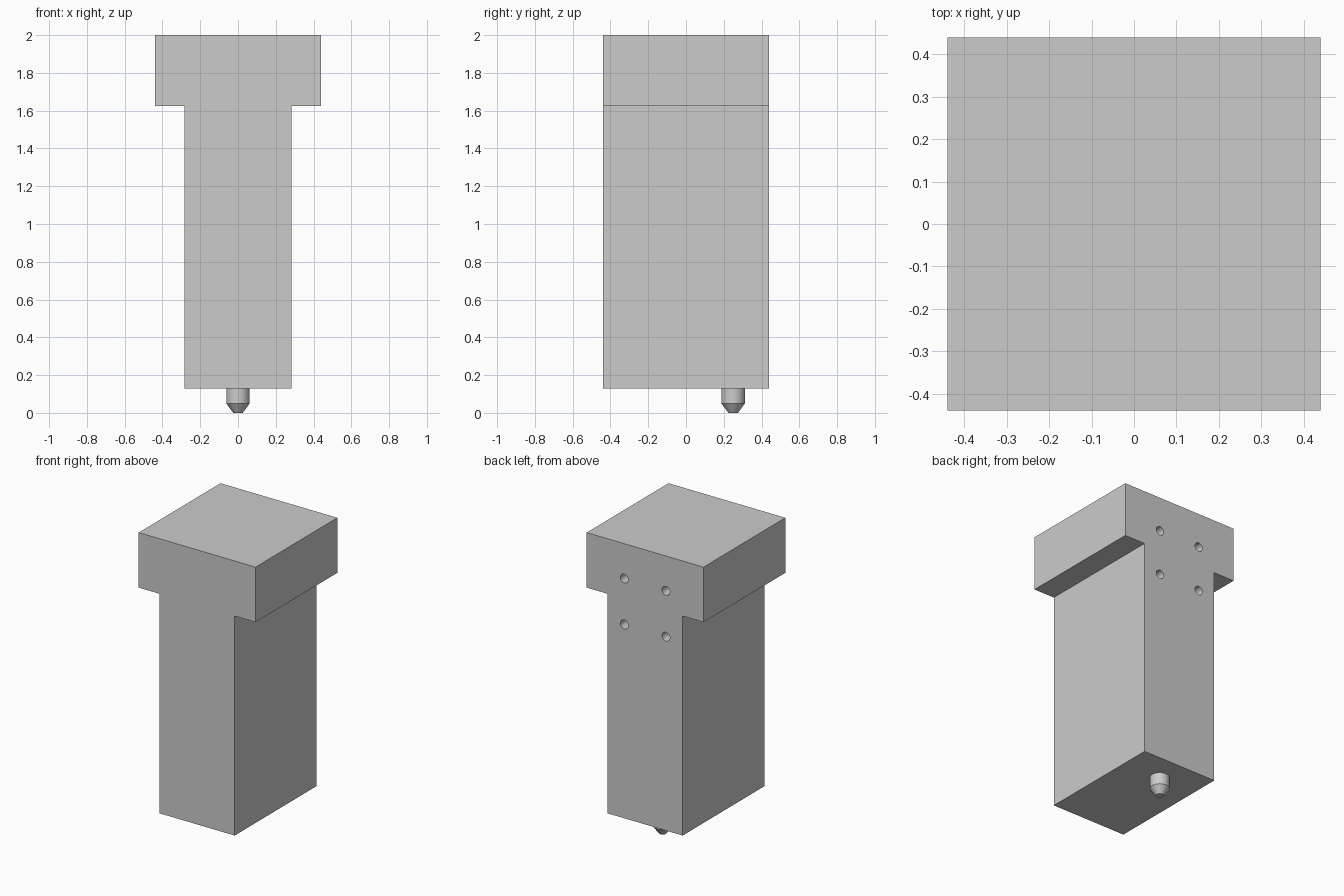
import bpy
import bmesh
import math
from mathutils import Matrix

cube = bpy.data.objects.get("Cube")
if cube:
    bpy.data.objects.remove(cube, do_unlink=True)

DEPTH = 0.44            # half depth of the housing
HEAD, STEM = 0.44, 0.283
BOTTOM, STEP, TOP = 0.13, 1.625, 2.0

grey = bpy.data.materials.new("light_grey")
grey.use_nodes = True
colour = (0.6, 0.6, 0.6, 1)
grey.diffuse_color = colour
grey.node_tree.nodes["Principled BSDF"].inputs["Base Color"].default_value = colour


def make_object(name, bm):
    bmesh.ops.recalc_face_normals(bm, faces=bm.faces)
    mesh = bpy.data.meshes.new(name)
    bm.to_mesh(mesh)
    bm.free()
    mesh.materials.append(grey)
    obj = bpy.data.objects.new(name, mesh)
    bpy.context.collection.objects.link(obj)
    return obj


def smooth(obj):
    bpy.ops.object.select_all(action="DESELECT")
    obj.select_set(True)
    bpy.context.view_layer.objects.active = obj
    bpy.ops.object.shade_smooth_by_angle(angle=math.radians(30))


# T-shaped housing, extruded from front to back
half = [(STEM, BOTTOM), (STEM, STEP), (HEAD, STEP), (HEAD, TOP)]
profile = half + [(-x, z) for x, z in reversed(half)]
bm = bmesh.new()
face = bm.faces.new([bm.verts.new((x, -DEPTH, z)) for x, z in profile])
extruded = bmesh.ops.extrude_face_region(bm, geom=[face])["geom"]
verts = [v for v in extruded if isinstance(v, bmesh.types.BMVert)]
bmesh.ops.translate(bm, verts=verts, vec=(0, 2 * DEPTH, 0))
housing = make_object("housing", bm)

# Four blind mounting holes in the back
bm = bmesh.new()
for x in (-0.157, 0.157):
    for z in (1.45, 1.763):
        place = Matrix.Translation((x, DEPTH, z)) @ Matrix.Rotation(math.pi / 2, 4, "X")
        bmesh.ops.create_cone(bm, cap_ends=True, segments=32, radius1=0.03,
                              radius2=0.03, depth=0.2, matrix=place)
cutter = make_object("hole_cutter", bm)
cut = housing.modifiers.new("mounting_holes", "BOOLEAN")
cut.object = cutter
cut.solver = "EXACT"
bpy.context.view_layer.objects.active = housing
bpy.ops.object.modifier_apply(modifier=cut.name)
bpy.data.objects.remove(cutter, do_unlink=True)
smooth(housing)

# Nozzle: straight barrel with a tapered tip, turned about its axis
bm = bmesh.new()
points = [(0, 0), (0.025, 0), (0.062, 0.05), (0.062, BOTTOM), (0, BOTTOM)]
ring = [bm.verts.new((r, 0, z)) for r, z in points]
edges = [bm.edges.new(pair) for pair in zip(ring, ring[1:])]
bmesh.ops.spin(bm, geom=ring + edges, cent=(0, 0, 0), axis=(0, 0, 1),
               angle=math.tau, steps=32)
bmesh.ops.remove_doubles(bm, verts=bm.verts, dist=0.0001)
bmesh.ops.translate(bm, verts=bm.verts, vec=(0, 0.25, 0))
smooth(make_object("nozzle", bm))
